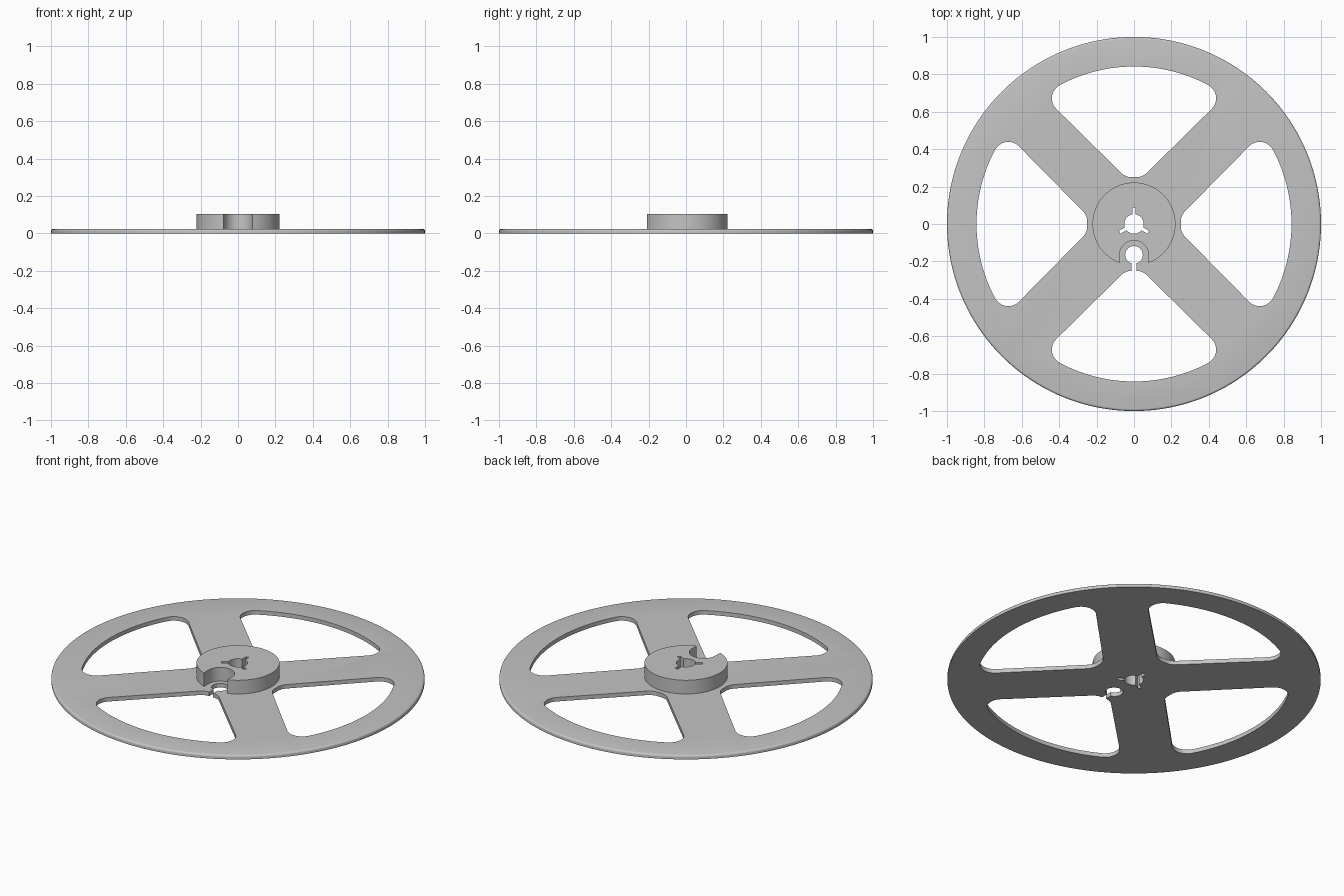
import bpy
import bmesh
from math import pi, sin, cos, atan2, radians
from mathutils import Matrix

if "Cube" in bpy.data.objects:
    bpy.data.objects.remove(bpy.data.objects["Cube"], do_unlink=True)

PLATE = 0.024      # plate thickness
TOP = 0.105        # top of the hub
POST_Y = -0.165    # centre of the threading hole

grey = bpy.data.materials.new("plain grey")
grey.use_nodes = True
grey.diffuse_color = (0.55, 0.55, 0.55, 1)
grey.node_tree.nodes["Principled BSDF"].inputs["Base Color"].default_value = (0.55, 0.55, 0.55, 1)


def arc(cx, cy, r, start, end, steps):
    return [(cx + r * cos(start + (end - start) * i / steps),
             cy + r * sin(start + (end - start) * i / steps)) for i in range(steps + 1)]


def circle(cx, cy, r, steps):
    return arc(cx, cy, r, 0, 2 * pi, steps)[:-1]


def box(x, y0, y1):
    return [(-x, y0), (x, y0), (x, y1), (-x, y1)]


def prism(name, outline, z0, z1, turn=0, round_top=0):
    """Extrude a counter-clockwise outline from z0 to z1."""
    bm = bmesh.new()
    face = bm.faces.new([bm.verts.new((x, y, z0)) for x, y in outline])
    up = bmesh.ops.extrude_face_region(bm, geom=[face])["geom"]
    verts = [g for g in up if isinstance(g, bmesh.types.BMVert)]
    bmesh.ops.translate(bm, verts=verts, vec=(0, 0, z1 - z0))
    if round_top:
        rim = [e for e in bm.edges if all(v.co.z > z1 - 1e-5 for v in e.verts)]
        bmesh.ops.bevel(bm, geom=rim, offset=round_top, segments=4,
                        profile=0.5, affect='EDGES')
    bmesh.ops.rotate(bm, verts=bm.verts, matrix=Matrix.Rotation(turn, 3, 'Z'))
    bmesh.ops.recalc_face_normals(bm, faces=bm.faces)
    mesh = bpy.data.meshes.new(name)
    bm.to_mesh(mesh)
    bm.free()
    mesh.materials.append(grey)
    obj = bpy.data.objects.new(name, mesh)
    bpy.context.collection.objects.link(obj)
    return obj


def activate(obj):
    bpy.ops.object.select_all(action='DESELECT')
    obj.select_set(True)
    bpy.context.view_layer.objects.active = obj


def cut(obj, outline, turn=0, bottom=-0.1):
    """Cut an outline through an object."""
    cutter = prism("cutter", outline, bottom, 0.3, turn)
    cutter.hide_render = True
    activate(obj)
    mod = obj.modifiers.new("cut", 'BOOLEAN')
    mod.operation = 'DIFFERENCE'
    mod.solver = 'EXACT'
    mod.object = cutter
    bpy.ops.object.modifier_apply(modifier=mod.name)
    bpy.data.objects.remove(cutter, do_unlink=True)


# Window between two spokes: right half, then its mirror image
corner = 0.08
rim_x, rim_y = 0.359, 0.672
swing = atan2(rim_y, rim_x)
half = (arc(0.012, 0.33, corner, -pi / 2, -pi / 4, 8)
        + arc(rim_x, rim_y, corner, -pi / 4, swing, 16)
        + arc(0, 0, 0.842, swing, pi / 2, 24)[1:])
window = half + [(-x, y) for x, y in reversed(half[:-1])]

# Plate with a softened upper rim, and the hub
plate = prism("reel_plate", circle(0, 0, 1, 160), 0, PLATE, round_top=0.012)
hub = prism("hub", circle(0, 0, 0.222, 96), PLATE, TOP)

for i in range(4):
    cut(plate, window, i * pi / 2)

# Threading hole and its slot, opening into the front window
cut(plate, circle(0, POST_Y, 0.047, 40))
cut(plate, box(0.013, -0.3, POST_Y))

# Notch in the hub around the threading hole
notch = arc(0, POST_Y, 0.077, 0, pi, 32) + [(-0.077, -0.3), (0.077, -0.3)]
cut(hub, notch)

# Spindle hole with three key slots, through both parts
for part in (plate, hub):
    cut(part, circle(0, 0, 0.052, 40))
    for i in range(3):
        cut(part, box(0.009, 0.02, 0.089), i * 2 * pi / 3)
    activate(part)
    bpy.ops.object.shade_smooth_by_angle(angle=radians(30))
